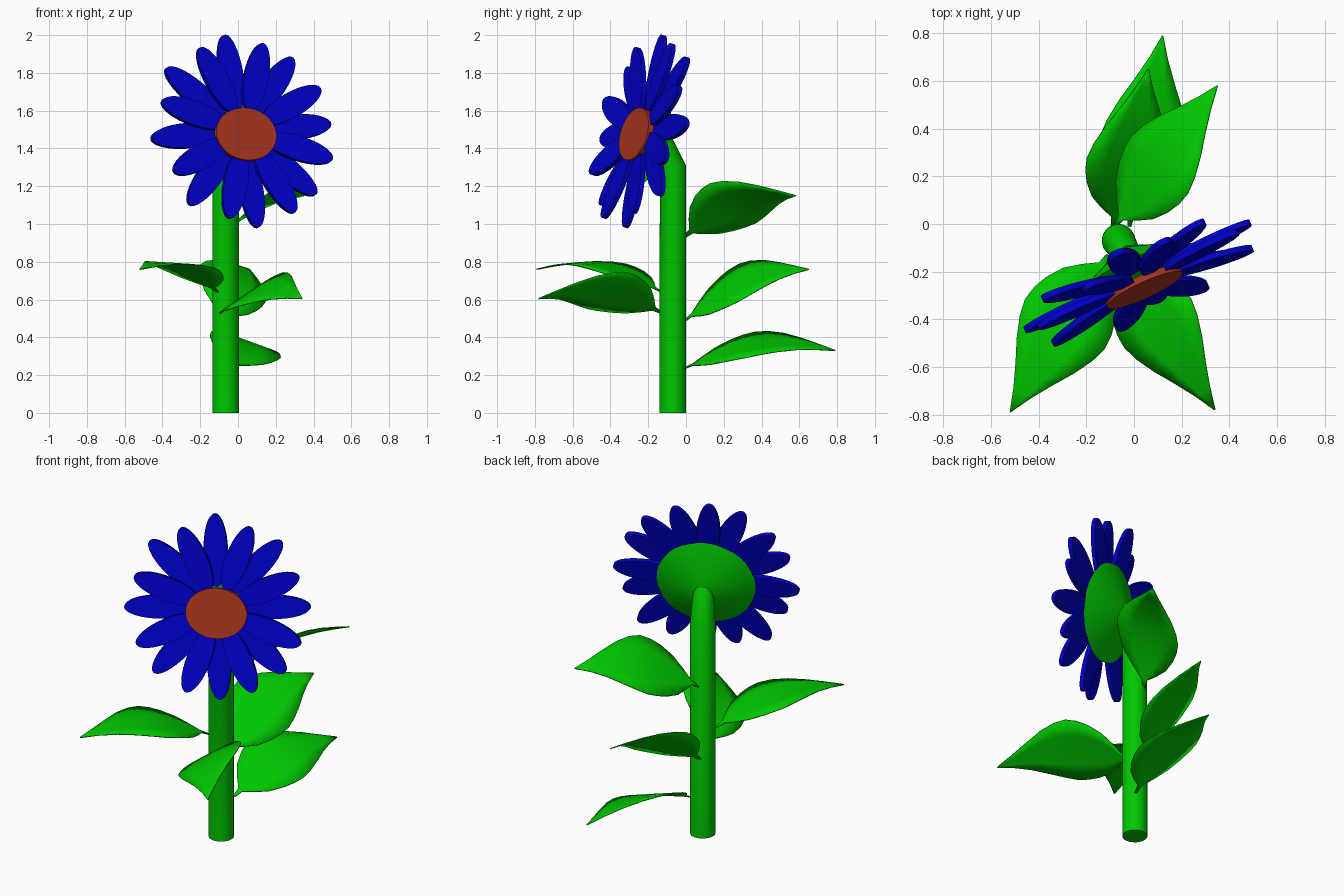
import bpy, bmesh, math
from mathutils import Vector, Matrix

if "Cube" in bpy.data.objects:
    bpy.data.objects.remove(bpy.data.objects["Cube"])


def material(name, rgb):
    m = bpy.data.materials.new(name)
    m.diffuse_color = (*rgb, 1)
    m.use_nodes = True
    m.node_tree.nodes["Principled BSDF"].inputs["Base Color"].default_value = m.diffuse_color
    return m


GREEN = material("leaf green", (0.0, 0.58, 0.0))
BLUE = material("petal blue", (0.0, 0.0, 0.6))
BROWN = material("centre brown", (0.41, 0.036, 0.014))


def make_object(name, bm, mat, matrix=None):
    bmesh.ops.recalc_face_normals(bm, faces=bm.faces)
    mesh = bpy.data.meshes.new(name)
    bm.to_mesh(mesh)
    bm.free()
    mesh.materials.append(mat)
    ob = bpy.data.objects.new(name, mesh)
    bpy.context.collection.objects.link(ob)
    if matrix:
        ob.matrix_world = matrix
    bpy.ops.object.select_all(action='DESELECT')
    ob.select_set(True)
    bpy.context.view_layer.objects.active = ob
    bpy.ops.object.shade_smooth_by_angle(angle=math.radians(35))
    return ob


def loft(rings, sides=40):
    """Capped tube through rings of (centre, axis, x radius, y radius)."""
    bm = bmesh.new()
    loops = []
    for centre, axis, rx, ry in rings:
        q = Vector((0, 0, 1)).rotation_difference(Vector(axis))
        loops.append([bm.verts.new(Vector(centre) + q @ Vector(
            (rx * math.cos(a), ry * math.sin(a), 0)))
            for a in (2 * math.pi * i / sides for i in range(sides))])
    for a, b in zip(loops, loops[1:]):
        for i in range(sides):
            j = (i + 1) % sides
            bm.faces.new((a[i], a[j], b[j], b[i]))
    bm.faces.new(loops[0])
    bm.faces.new(loops[-1])
    return bm


# Flower head frame: u across, v up the face, n out of the face
YAW, TILT = math.radians(24.5), math.radians(14)
HEAD = Vector((0.015, -0.22, 1.49))
u = Vector((math.cos(YAW), math.sin(YAW), 0))
v = Vector((-math.sin(YAW) * math.sin(TILT), math.cos(YAW) * math.sin(TILT), math.cos(TILT)))
n = u.cross(v)
head_matrix = Matrix.Translation(HEAD) @ Matrix((u, v, n)).transposed().to_4x4()
Z = (0, 0, 1)

# Stem with a neck bent toward the head
stem_xy = (-0.065, -0.07)
neck_end = HEAD - n * 0.09
neck_dir = (neck_end - Vector((*stem_xy, 1.3))).normalized()
make_object("stem", loft([
    ((*stem_xy, 0), Z, 0.07, 0.07),
    ((*stem_xy, 1.3), (Vector(Z) + neck_dir).normalized(), 0.07, 0.07),
    (neck_end, neck_dir, 0.055, 0.055)]), GREEN)

# Green cone behind the petals
make_object("calyx", loft([((0, -0.018, -0.13), Z, 0.045, 0.045),
                           ((0, -0.018, -0.016), Z, 0.28, 0.28)]), GREEN, head_matrix)

# Oval flower centre
make_object("flower_centre", loft([((0.004, -0.028, 0.03), Z, 0.174, 0.143),
                                   ((0.004, -0.028, 0.06), Z, 0.174, 0.143)], 48),
            BROWN, head_matrix)

# Two layers of flat oval petals, the front ones shorter and leaning forward
for k in range(16):
    front = k % 2
    middle, half = (0.31, 0.195) if front else (0.32, 0.207)
    petal = loft([((middle, 0, -0.013), Z, half, 0.067),
                  ((middle, 0, 0.013), Z, half, 0.067)], 32)
    turn = Matrix.Rotation(math.radians(4.3 + 22.5 * k), 4, 'Z')
    if front:
        lean = 0 if k == 3 else -3.5
        turn = (Matrix.Translation((0.01, -0.008, 0.026)) @ turn
                @ Matrix.Rotation(math.radians(lean), 4, 'Y'))
    make_object(f"petal_{k + 1}", petal, BLUE, head_matrix @ turn)


# Leaves: arched pointed blades; positive roll raises the right edge
OUTLINE = [(0, .008), (.06, .015), (.12, .075), (.19, .132), (.28, .172), (.36, .192),
           (.44, .198), (.53, .18), (.64, .142), (.76, .09), (.88, .042), (1, .002)]


def leaf(name, base, tip, roll):
    base, tip = Vector(base), Vector(tip)
    d = tip - base
    side = d.cross(Vector(Z)).normalized()
    side = Matrix.Rotation(-math.radians(roll), 3, d.normalized()) @ side
    if side.z * roll < 0:
        side.z = -side.z
    bm = bmesh.new()
    rows = []
    for t, w in OUTLINE:
        mid = base + d * t + Vector((0, 0, 0.085 * math.sin(math.pi * t)))
        rows.append([bm.verts.new(mid + side * w * s) for s in (-1, -.5, 0, .5, 1)])
    for a, b in zip(rows, rows[1:]):
        for i in range(4):
            bm.faces.new((a[i], a[i + 1], b[i + 1], b[i]))
    ob = make_object(name, bm, GREEN)
    solid = ob.modifiers.new("thickness", 'SOLIDIFY')
    solid.thickness = 0.006
    solid.offset = 0


leaf("leaf_front_left", (-0.11, -0.13, 0.64), (-0.52, -0.79, 0.76), 3)
leaf("leaf_front_right", (-0.09, -0.13, 0.53), (0.34, -0.78, 0.605), -29)
leaf("leaf_back_upper", (-0.08, -0.01, 0.93), (0.35, 0.58, 1.15), 33)
leaf("leaf_back_middle", (-0.09, -0.01, 0.485), (0.06, 0.65, 0.76), -32)
leaf("leaf_back_lower", (-0.02, -0.01, 0.235), (0.12, 0.79, 0.33), -20)
